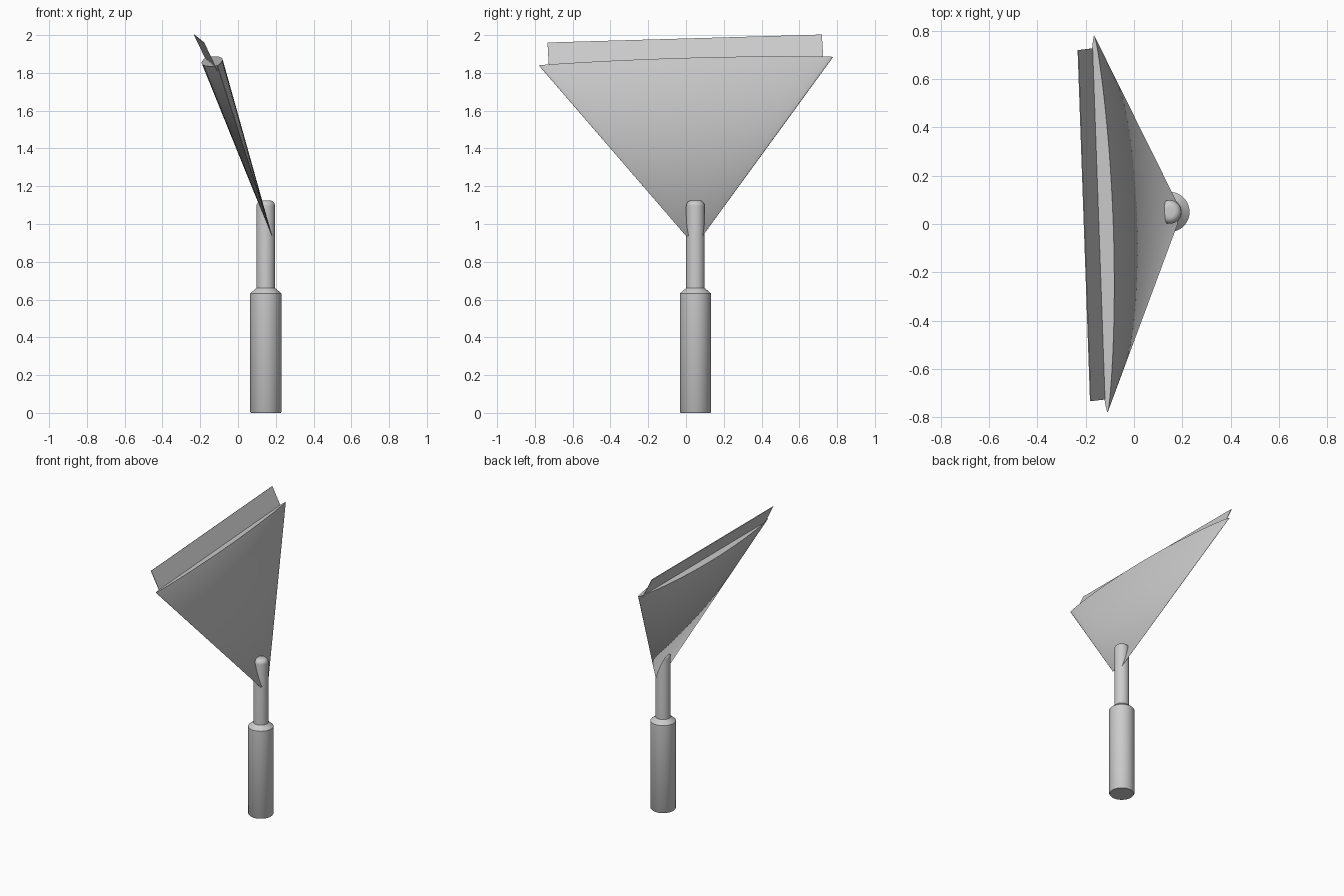
import bpy, bmesh, math
from mathutils import Vector

if "Cube" in bpy.data.objects:
    bpy.data.objects.remove(bpy.data.objects["Cube"])

# shared frame of the tilted head: top centre, lateral, upward and normal directions
TOP = Vector((-0.137, 0.0, 1.862))
TIP = Vector((0.179, 0.045, 0.938))
SIDE = Vector((-0.055, 1.556, 0.045)).normalized()
NORMAL = SIDE.cross(TOP - TIP).normalized()

GREY = bpy.data.materials.new("mid_grey")
GREY.diffuse_color = (0.6, 0.6, 0.6, 1)
GREY.use_nodes = True
GREY.node_tree.nodes["Principled BSDF"].inputs["Base Color"].default_value = GREY.diffuse_color


def finish(name, bm, angle=35):
    bmesh.ops.recalc_face_normals(bm, faces=bm.faces)
    mesh = bpy.data.meshes.new(name)
    bm.to_mesh(mesh)
    bm.free()
    mesh.materials.append(GREY)
    obj = bpy.data.objects.new(name, mesh)
    bpy.context.collection.objects.link(obj)
    if angle:
        bpy.ops.object.select_all(action='DESELECT')
        obj.select_set(True)
        bpy.context.view_layer.objects.active = obj
        bpy.ops.object.shade_smooth_by_angle(angle=math.radians(angle))
    return obj


def loft(bm, rings):
    loops = [[bm.verts.new(p) for p in ring] for ring in rings]
    n = len(loops[0])
    for a, b in zip(loops, loops[1:]):
        for i in range(n):
            j = (i + 1) % n
            bm.faces.new((a[i], a[j], b[j], b[i]))
    bottom = bm.faces.new(loops[0][::-1])
    top = bm.faces.new(loops[-1])
    return bottom, top


def turned(name, profile, x=0.147, y=0.05, n=48):
    bm = bmesh.new()
    loft(bm, [[(x + r * math.cos(2 * math.pi * i / n),
                y + r * math.sin(2 * math.pi * i / n), z) for i in range(n)]
              for r, z in profile])
    return finish(name, bm)


def lens(centre, half_width, half_thick, n=64):
    # flat arcs with narrow rounded ends
    ring = []
    for i in range(n):
        a = 2 * math.pi * i / n
        s = math.sin(a)
        t = 0.65 * s * abs(s) + 0.35 * s
        ring.append(centre + SIDE * half_width * math.cos(a) + NORMAL * half_thick * t)
    return ring


# grip and its chamfered collar
turned("handle_grip", [(0.079, 0), (0.083, 0.006), (0.083, 0.632), (0.05, 0.66)])

# rod with a rounded top
r = 0.03
cap = [(0.049 - r + r * math.cos(k * math.pi / 16), 1.095 + r * math.sin(k * math.pi / 16))
       for k in range(9)]
turned("handle_rod", [(0.049, 0.62)] + cap)

# fan-shaped head in one span: smooth around its narrow end, crisp at the wide rim
bm = bmesh.new()
bottom, top = loft(bm, [lens(TIP, 0.045, 0.001), lens(TOP, 0.78, 0.054)])
for face in bm.faces:
    face.smooth = True
for edge in top.edges:
    edge.smooth = False
finish("fan_head", bm, angle=0)

# thin blade standing out of the head
bm = bmesh.new()
base = TOP + Vector((-0.012, 0, 0))
edge = Vector((-0.206, -0.007, 1.981))
base -= (edge - base) * 0.25
thick = SIDE.cross(edge - base).normalized() * 0.002
loft(bm, [[c - SIDE * 0.727 - thick, c + SIDE * 0.727 - thick,
           c + SIDE * 0.727 + thick, c - SIDE * 0.727 + thick] for c in (base, edge)])
finish("blade", bm, angle=0)
